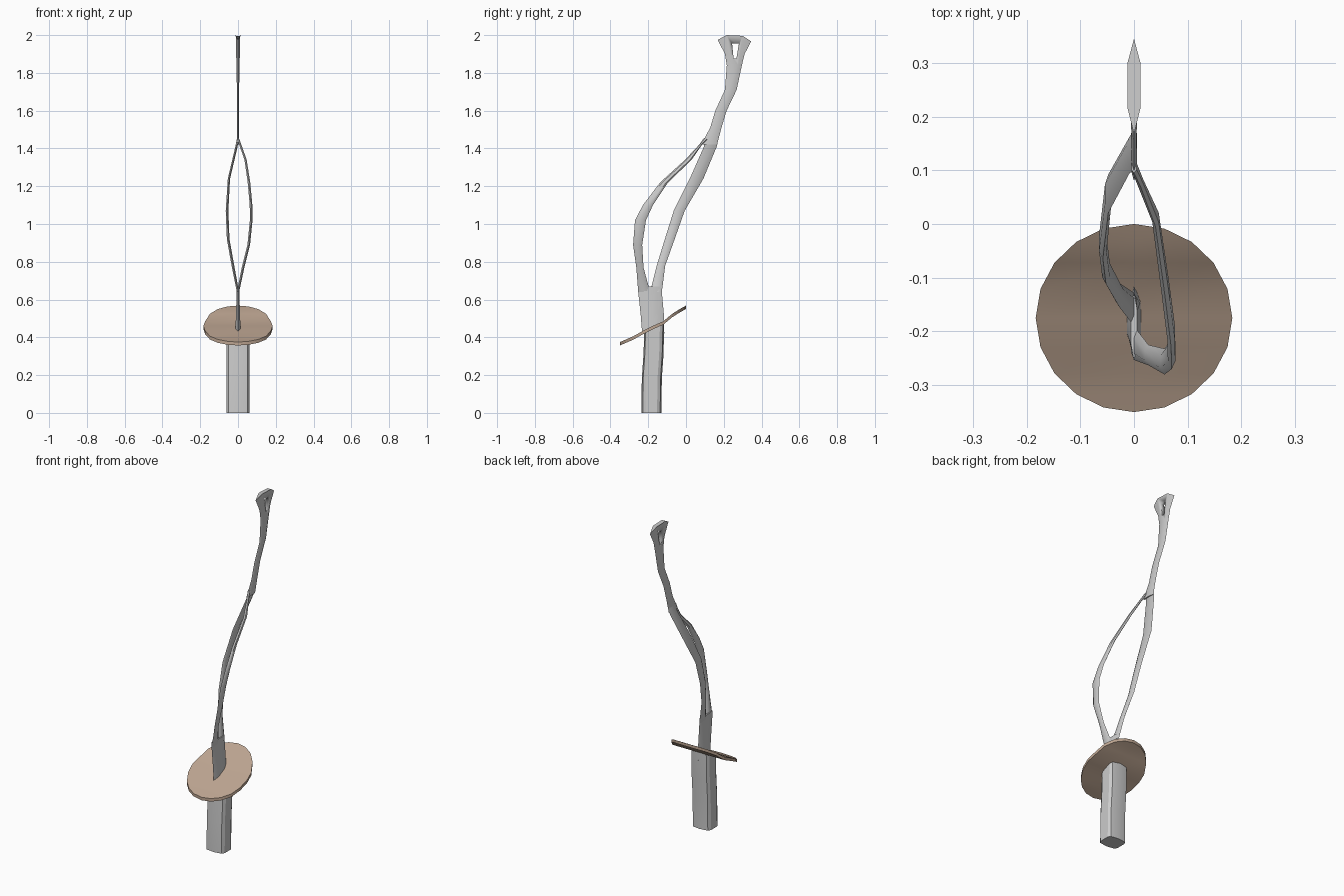
import bpy, bmesh, math

if "Cube" in bpy.data.objects:
    bpy.data.objects.remove(bpy.data.objects["Cube"])


def make(name, verts, faces, mat=None, angle=30):
    me = bpy.data.meshes.new(name)
    me.from_pydata(verts, [], faces)
    bm = bmesh.new()
    bm.from_mesh(me)
    bmesh.ops.remove_doubles(bm, verts=bm.verts, dist=1e-5)
    bmesh.ops.recalc_face_normals(bm, faces=bm.faces)
    bm.to_mesh(me)
    bm.free()
    ob = bpy.data.objects.new(name, me)
    bpy.context.collection.objects.link(ob)
    if mat:
        me.materials.append(mat)
    bpy.ops.object.select_all(action='DESELECT')
    bpy.context.view_layer.objects.active = ob
    ob.select_set(True)
    bpy.ops.object.shade_smooth_by_angle(angle=math.radians(angle))
    return ob


def loft(name, rings, **kw):
    n = len(rings[0])
    verts = [v for r in rings for v in r]
    faces = [(i * n + j, i * n + (j + 1) % n, (i + 1) * n + (j + 1) % n, (i + 1) * n + j)
             for i in range(len(rings) - 1) for j in range(n)]
    faces += [tuple(range(n))[::-1], tuple(range(len(verts) - n, len(verts)))]
    return make(name, verts, faces, **kw)


def interp(y, pts):
    for (a, za), (b, zb) in zip(pts, pts[1:]):
        if y <= b:
            return za + (zb - za) * max(0, (y - a)) / (b - a)
    return pts[-1][1]


def guard_z(y):
    return interp(y, [(-.35, .375), (-.28, .405), (-.2, .45), (-.12, .485), (-.06, .535), (0, .568)])


def blade_ring(y0, y1, x, z, t, crown=0):
    # six-sided section: thin edges, flat cheeks
    w = y1 - y0
    a, b = y0 + .25 * w, y1 - .25 * w
    return [(x, y0, z), (x + t, a, z + crown), (x + t, b, z + crown),
            (x, y1, z), (x - t, b, z + crown), (x - t, a, z + crown)]


# handle: rounded ten-sided grip, top follows the guard
section = [(0, -.053), (.05, -.046), (.06, -.03), (.06, .03), (.05, .046),
           (0, .053), (-.05, .046), (-.06, .03), (-.06, -.03), (-.05, -.046)]
rings = [[(x, y + cy, z) for x, y in section] for z, cy in ((0, -.183), (.18, -.181), (.31, -.172))]
rings.append([(x, y - .168, guard_z(y - .168) - .008) for x, y in section])
loft("handle", rings)

# guard: wavy twenty-sided disk
brown = bpy.data.materials.new("guard_brown")
brown.diffuse_color = (.5, .37, .28, 1)
brown.use_nodes = True
brown.node_tree.nodes["Principled BSDF"].inputs["Base Color"].default_value = brown.diffuse_color
verts, faces = [], []
rows = 10
for s in (0, 1):
    for i in range(rows + 1):
        a = math.pi * i / rows
        y = -.175 - .175 * math.cos(a)
        for k in (-1, 0, 1):
            verts.append((k * .183 * math.sin(a), y, guard_z(y) - .018 * s))
m = 3 * (rows + 1)
for i in range(rows):
    p = 3 * i
    for j in (0, 1):
        q = [p + j, p + j + 1, p + j + 4, p + j + 3]
        faces += [q, [m + v for v in q[::-1]]]
    for j in (0, 2):
        faces.append([p + j, p + j + 3, m + p + j + 3, m + p + j])
bm = bmesh.new()
bv = [bm.verts.new(v) for v in verts]
for f in faces:
    bm.faces.new([bv[i] for i in f])
bmesh.ops.remove_doubles(bm, verts=bm.verts, dist=1e-4)
bmesh.ops.dissolve_degenerate(bm, edges=bm.edges, dist=1e-5)
bm.verts.index_update()
gv = [tuple(v.co) for v in bm.verts]
gf = [[v.index for v in f.verts] for f in bm.faces]
bm.free()
make("guard", gv, gf, brown)

# lower blade
loft("lower_blade", [blade_ring(*r) for r in (
    (-.232, -.115, 0, .42, .014), (-.24, -.117, 0, .52, .011),
    (-.253, -.128, 0, .64, .007), (-.255, -.127, 0, .67, .006))])

# front strand bows to +x, rear strand to -x
loft("front_strand", [blade_ring(*r) for r in (
    (-.253, -.19, 0, .64, .006), (-.263, -.225, .027, .77, .007), (-.28, -.232, .057, .89, .007),
    (-.27, -.212, .07, 1.02, .007), (-.228, -.175, .069, 1.1, .007), (-.137, -.095, .058, 1.22, .007),
    (-.005, .03, .04, 1.34, .006), (.07, .085, .012, 1.42, .006), (.095, .12, 0, 1.455, .005))])
loft("rear_strand", [blade_ring(*r) for r in (
    (-.19, -.128, 0, .64, .006), (-.155, -.11, -.027, .78, .007), (-.112, -.06, -.052, .92, .007),
    (-.065, -.007, -.058, 1.07, .007), (.02, .092, -.048, 1.24, .006),
    (.095, .163, -.008, 1.41, .006), (.1, .173, 0, 1.455, .005))])

# upper blade with flared tip
rings = [blade_ring(*r) for r in (
    (.08, .164, 0, 1.42, .006), (.128, .188, 0, 1.51, .005), (.155, .215, 0, 1.6, .005),
    (.206, .268, 0, 1.71, .006), (.216, .296, 0, 1.84, .008),
    (.206, .31, 0, 1.9, .01))]
rings.append([(0, .168, 1.975), (.012, .215, 1.997), (.012, .30, 1.993),
              (0, .345, 1.967), (-.012, .30, 1.993), (-.012, .215, 1.997)])
rings[-1] = [(x, y, z + (.003 if x else 0)) for x, y, z in rings[-1]]
tip = loft("upper_blade", rings)

# slot through the tip
slot = [(.244, 1.955), (.280, 1.955), (.267, 1.877), (.252, 1.877)]
cutter = loft("slot_cutter", [[(x, y, z) for y, z in slot] for x in (-.05, .05)])
cutter.hide_render = True
cutter.hide_viewport = True
mod = tip.modifiers.new("slot", 'BOOLEAN')
mod.operation = 'DIFFERENCE'
mod.solver = 'EXACT'
mod.object = cutter
